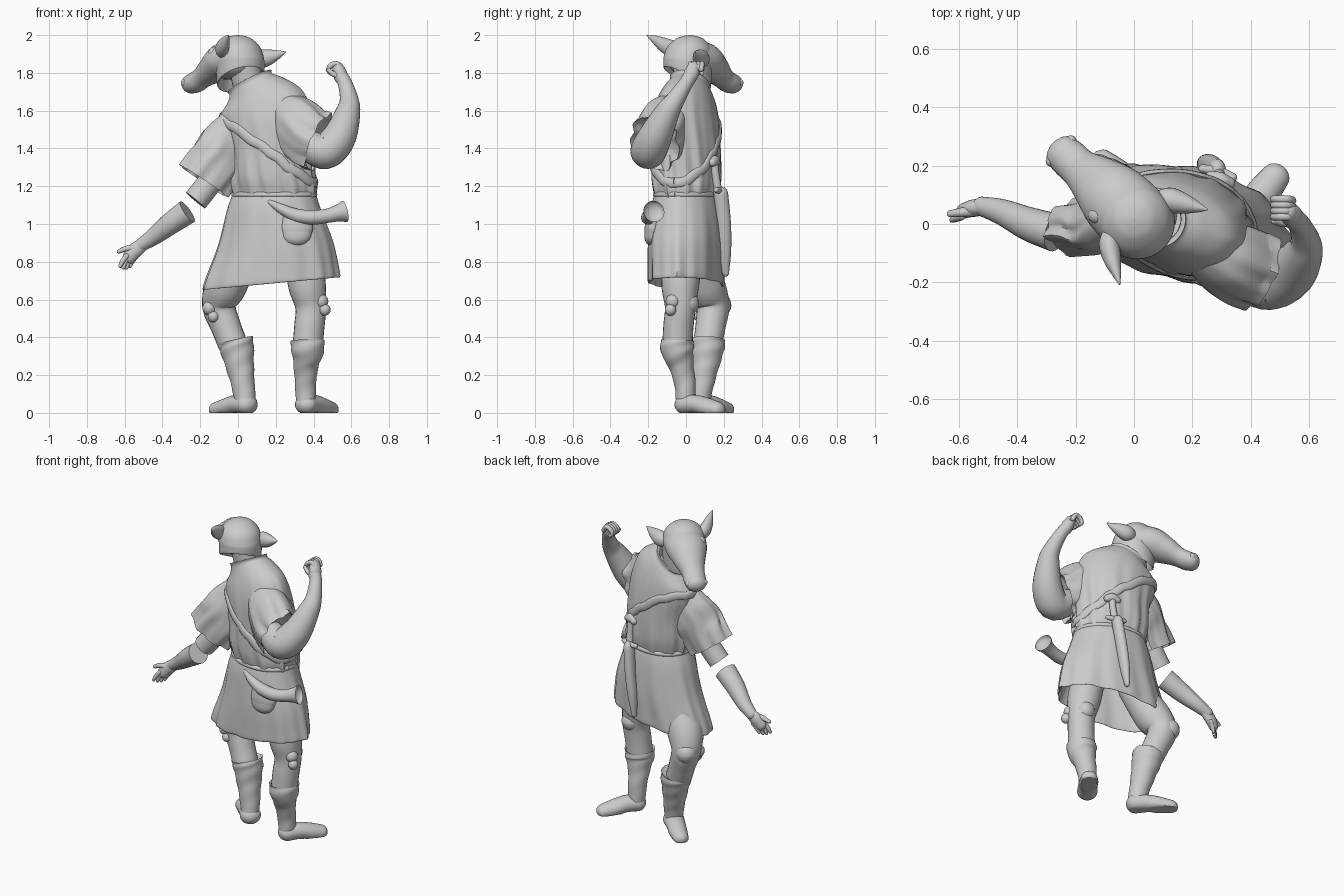
import bpy, bmesh
from math import sin, cos, pi, radians
from mathutils import Vector


def spline(rows, steps=6):
    """Catmull-Rom through tuples of any length."""
    out, last = [], len(rows) - 1
    for i in range(last):
        p = [rows[max(0, min(last, i + k))] for k in (-1, 0, 1, 2)]
        for s in range(steps):
            t = s / steps
            out.append(tuple(b + .5 * t * (c - a + t * (2*a - 5*b + 4*c - d + t * (3*(b - c) + d - a)))
                             for a, b, c, d in zip(*p)))
    return out + [tuple(rows[-1])]


def skin(name, rings):
    bm = bmesh.new()
    vs = [[bm.verts.new((p.x, p.y, max(p.z, 0))) for p in r] for r in rings]
    n = len(vs[0])
    for a, b in zip(vs, vs[1:]):
        for j in range(n):
            bm.faces.new((a[j], a[(j+1) % n], b[(j+1) % n], b[j]))
    bm.faces.new(vs[0])
    bm.faces.new(vs[-1])
    bmesh.ops.recalc_face_normals(bm, faces=bm.faces)
    me = bpy.data.meshes.new(name)
    bm.to_mesh(me)
    bm.free()
    ob = bpy.data.objects.new(name, me)
    bpy.context.collection.objects.link(ob)
    bpy.ops.object.select_all(action='DESELECT')
    ob.select_set(True)
    bpy.context.view_layer.objects.active = ob
    bpy.ops.object.shade_smooth_by_angle(angle=radians(45))


def tube(name, pts, caps=(1, 1), sq=1, ref=(0, 0, 1), n=24, steps=6, fold=None):
    """Skin along (x, y, z, r); caps: 1 round, 0 flat, negative hollow."""
    rows = spline(pts, steps)
    cs, ref = [Vector(r[:3]) for r in rows], Vector(ref)

    def ring(c, t, r, v):
        s = t.cross(ref).normalized()
        u = s.cross(t).normalized()
        out = []
        for j in range(n):
            a = 2 * pi * j / n
            k = r * (1 + (fold(a, v) if fold else 0))
            out.append(c + s * (cos(a) * k * sq) + u * (sin(a) * k))
        return out

    last = len(cs) - 1
    tang = [(cs[min(i+1, last)] - cs[max(i-1, 0)]).normalized() for i in range(last + 1)]
    body = [ring(cs[i], tang[i], rows[i][3], i / last) for i in range(last + 1)]

    def cap(i, b, sign):
        if not b:
            return []
        r = rows[i][3]
        return [ring(cs[i] + tang[i] * (sign * b * r * sin(q)), tang[i], r * cos(q), i / last)
                for q in (.3, .6, .9, 1.2, 1.45)]

    skin(name, cap(0, caps[0], -1)[::-1] + body + cap(last, caps[1], 1))


def ring_point(row, a, k=1):
    """Row: cx, cy, cz, rx, ry, yaw degrees, slope along x, slope along y."""
    cx, cy, cz, rx, ry, yaw, sx, sy = row
    w = radians(yaw)
    u, v = rx * k * cos(a), ry * k * sin(a)
    x, y = u * cos(w) - v * sin(w), u * sin(w) + v * cos(w)
    return Vector((cx + x, cy + y, cz + sx * x + sy * y))


def loft(name, rows, fold=lambda a, z: 0, n=80):
    rows = spline(rows)
    skin(name, [[ring_point(r, 2*pi*j/n, 1 + fold(2*pi*j/n, r[2])) for j in range(n)] for r in rows])
    return rows


def ball(name, c, r, squash=1):
    x, y, z = c
    tube(name, [(x, y, z - .001, r), (x, y, z + .001, r)], ref=(0, 1, 0), sq=squash, steps=1)


# tunic skirt, hollow underneath
loft('tunic_skirt', [
    (.19, 0, .95, .25, .15, -12, 0, 0), (.175, 0, .78, .32, .17, -11, .06, 0),
    (.17, 0, .695, .350, .18, -10, .09, 0), (.17, 0, .69, .362, .192, -10, .09, 0),
    (.175, 0, .74, .352, .195, -10, .08, 0), (.195, 0, .90, .305, .195, -12, .04, 0),
    (.19, 0, 1.08, .25, .18, -14, 0, 0), (.193, 0, 1.17, .22, .16, -15, 0, 0)],
    lambda a, z: max(0, 1.2 - z) * (.04 * sin(9 * a + 1) + .035 * sin(16 * a)))

# bloused tunic top
blouse = loft('tunic_top', [
    (.193, 0, 1.13, .215, .155, -15, 0, 0), (.19, 0, 1.19, .23, .17, -15, 0, 0),
    (.18, 0, 1.26, .232, .178, -16, 0, 0), (.175, 0, 1.40, .235, .175, -18, .05, 0),
    (.155, .0, 1.54, .245, .165, -20, .15, 0), (.125, .005, 1.64, .225, .145, -20, .3, 0),
    (.095, .015, 1.705, .155, .12, -20, .42, -.1), (.07, .02, 1.735, .115, .105, -10, .5, -.2),
    (.062, .02, 1.755, .115, .105, -10, .5, -.2), (.062, .02, 1.745, .10, .092, -10, .5, -.2),
    (.07, .02, 1.69, .09, .085, -10, .5, -.2)],
    lambda a, z: max(0, 1.72 - z) * (.06 * sin(11 * a + 4 * z) + .04 * sin(19 * a)))


def wrap(name, height, r, k, sq):
    """Band following the tunic surface."""
    pts = []
    for j in range(33):
        a = 2 * pi * j / 32
        z = height(a)
        row = min(blouse[:-14], key=lambda q: abs(q[2] - z))
        pts.append((*ring_point(row, a, k), r))
    tube(name, pts, caps=(0, 0), sq=sq, n=12, steps=2)


# belt and shoulder strap
wrap('waist_belt', lambda a: 1.155, .014, .99, .8)
wrap('shoulder_strap', lambda a: 1.42 - .2 * cos(a), .026, 1.0, .45)

# sleeves
puff = lambda a, v: v * (.07 * sin(7 * a + 2 * v) + .04 * sin(12 * a))
tube('lowered_sleeve', [(.0, .03, 1.53, .10), (-.06, .02, 1.43, .14), (-.115, 0, 1.325, .15),
                        (-.18, -.01, 1.225, .148)], caps=(1, -.4), sq=.66, n=48, fold=puff)
tube('raised_sleeve', [(.22, -.06, 1.60, .11), (.30, -.105, 1.535, .15), (.37, -.14, 1.46, .16),
                       (.43, -.165, 1.43, .157)], caps=(1, -.4), sq=.85, n=48, fold=puff)

# lowered arm: severed upper part, loose forearm and open hand
tube('lowered_upper_arm', [(-.12, -.01, 1.26, .066), (-.18, -.02, 1.18, .066), (-.225, -.025, 1.125, .066)], caps=(1, 0))
tube('lowered_forearm', [(-.268, -.03, 1.065, .066), (-.36, 0, 1.0, .058), (-.45, .04, .93, .045),
                         (-.52, .06, .885, .034)], caps=(0, 1))
tube('lowered_palm', [(-.50, .057, .895, .034), (-.545, .055, .86, .040), (-.575, .048, .825, .036)], sq=.75)
for i in range(4):
    ox, oy = (i - 1.5) * .017, (i - 1.5) * .014
    tube('lowered_finger', [(-.565 + ox, .048 + oy, .83, .014), (-.587 + ox, .04 + oy, .80, .013),
                            (-.598 + ox, .035 + oy, .765 + abs(i - 1.5) * .008, .010)], n=10, steps=3)
tube('lowered_thumb', [(-.55, .045, .87, .02), (-.59, .04, .87, .016), (-.63, .035, .855, .012)], n=10, steps=3)

# raised arm and curled fist
tube('raised_arm', [(.37, -.18, 1.42, .08), (.46, -.20, 1.385, .095), (.535, -.165, 1.46, .09),
                    (.582, -.10, 1.59, .066), (.588, -.055, 1.66, .05), (.566, .0, 1.745, .038),
                    (.545, .02, 1.78, .038)], ref=(0, 1, 0))
tube('raised_palm', [(.552, .015, 1.765, .036), (.54, .03, 1.80, .04), (.53, .04, 1.825, .034)], ref=(0, 1, 0), sq=.9)
for i in range(4):
    oy = .005 + (i - 1.5) * .02
    tube('raised_finger', [(.542, .045 + oy, 1.82, .015), (.523, .05 + oy, 1.85, .014), (.49, .05 + oy, 1.838, .014),
                           (.478, .05 + oy, 1.812, .012), (.495, .05 + oy, 1.795, .010)], ref=(0, 1, 0), n=10, steps=3)
tube('raised_thumb', [(.545, .01, 1.785, .018), (.51, .005, 1.79, .015), (.48, .01, 1.815, .011)], n=10, steps=3)

# neck under the mask
tube('neck', [(.08, .03, 1.66, .085), (.05, .02, 1.76, .083), (.03, .01, 1.87, .08)], ref=(0, 1, 0))

# animal mask: hollow skull shell, muzzle, brows, nostrils, ears
loft('mask_skull', [
    (.02, .01, 1.87, .09, .09, 0, .15, -.2), (.015, .005, 1.785, .112, .112, 0, .22, -.5),
    (.013, .005, 1.768, .124, .124, 0, .22, -.5), (.012, .008, 1.83, .128, .128, 0, .15, -.25),
    (.008, .01, 1.89, .127, .127, 0, 0, 0), (.003, .015, 1.94, .112, .112, 0, 0, 0),
    (0, .02, 1.98, .073, .073, 0, 0, 0), (0, .02, 1.995, .035, .035, 0, 0, 0), (0, .02, 2.0, .004, .004, 0, 0, 0)])
tube('mask_muzzle', [(.0, .02, 1.875, .105), (-.07, .09, 1.86, .10), (-.13, .145, 1.82, .078),
                     (-.185, .19, 1.778, .057), (-.22, .222, 1.752, .055), (-.245, .245, 1.742, .052)],
     caps=(1, .9), sq=1.22)
for s in (-1, 1):
    ball('mask_brow', (-.075 + .05 * s, .085 + .053 * s, 1.905), .033)
    ball('mask_nostril', (-.25 + .033 * s, .25 + .034 * s, 1.748), .02)
tube('mask_ear_a', [(.075, .085, 1.865, .03), (.12, .082, 1.873, .048), (.17, .07, 1.885, .040),
                    (.22, .057, 1.90, .02), (.25, .05, 1.91, .004)], sq=.9)
tube('mask_ear_b', [(-.085, -.03, 1.91, .03), (-.085, -.07, 1.925, .044), (-.075, -.12, 1.95, .038),
                    (-.06, -.17, 1.98, .02), (-.05, -.205, 1.998, .004)], sq=.8)

# legs, boots and feet: (thigh to calf path, boot path, foot path)
wrinkle = lambda a, v: .03 * sin(25 * v + 2 * a) * (1 - .5 * v)
legs = [
    ([(.03, .03, .85, .09), (-.06, .095, .68, .11), (-.10, .14, .57, .09), (-.065, .13, .46, .08), (-.03, .115, .37, .078)],
     [(-.015, .115, .385, .093), (-.005, .112, .34, .09), (.01, .10, .25, .075), (.027, .085, .15, .062), (.04, .07, .04, .054)],
     [(.045, .065, .045, .055), (-.01, .12, .045, .05), (-.06, .168, .03, .048), (-.112, .212, .018, .04)]),
    ([(.34, -.01, .85, .10), (.365, -.03, .68, .10), (.385, -.03, .56, .082), (.378, -.04, .46, .08), (.37, -.045, .37, .08)],
     [(.368, -.045, .385, .088), (.368, -.045, .33, .087), (.36, -.025, .25, .066), (.358, -.005, .15, .056), (.36, .0, .04, .052)],
     [(.36, -.005, .045, .053), (.405, .055, .045, .05), (.445, .11, .03, .05), (.486, .163, .018, .043)])]
for thigh, boot, foot in legs:
    tube('leg', thigh, ref=(0, 1, 0))
    tube('boot', boot, caps=(-.2, 0), ref=(0, 1, 0), n=32, fold=wrinkle)
    tube('foot', foot, sq=1.15)
# knee wraps and knots
for c, r in (((-.125, .175, .57), .065), ((.39, .01, .58), .06)):
    ball('knee_pad', c, r)
for x, y, z in ((-.15, .085, .555), (.44, -.07, .59)):
    ball('knee_knot', (x, y, z), .038)
    ball('knee_knot_tail', (x + .02, y - .012, z - .045), .03)

# horn with flared bell, and belt pouch
tube('horn', [(.17, -.165, 1.115, .014), (.23, -.185, 1.08, .026), (.31, -.195, 1.045, .036), (.40, -.20, 1.035, .038),
              (.48, -.19, 1.045, .038), (.53, -.18, 1.058, .045), (.565, -.17, 1.066, .058)], caps=(1, -.6))
tube('belt_pouch', [(.31, -.17, 1.04, .08), (.31, -.175, .98, .088), (.31, -.18, .95, .08)], ref=(1, 0, 0),
     sq=.5, caps=(.3, .8))

# short sword in scabbard at the front of the hip
tube('sword_scabbard', [(.285, .185, 1.16, .038), (.265, .20, 1.0, .038), (.245, .205, .86, .034), (.23, .21, .74, .018)],
     sq=.8, ref=(0, 1, 0))
tube('sword_grip', [(.288, .175, 1.15, .022), (.295, .16, 1.24, .02), (.295, .15, 1.32, .02)], ref=(0, 1, 0))
tube('sword_pommel', [(.265, .16, 1.325, .022), (.295, .15, 1.335, .028), (.325, .14, 1.325, .022)])
tube('sword_guard', [(.235, .19, 1.18, .014), (.288, .18, 1.175, .018), (.34, .16, 1.18, .014)])
